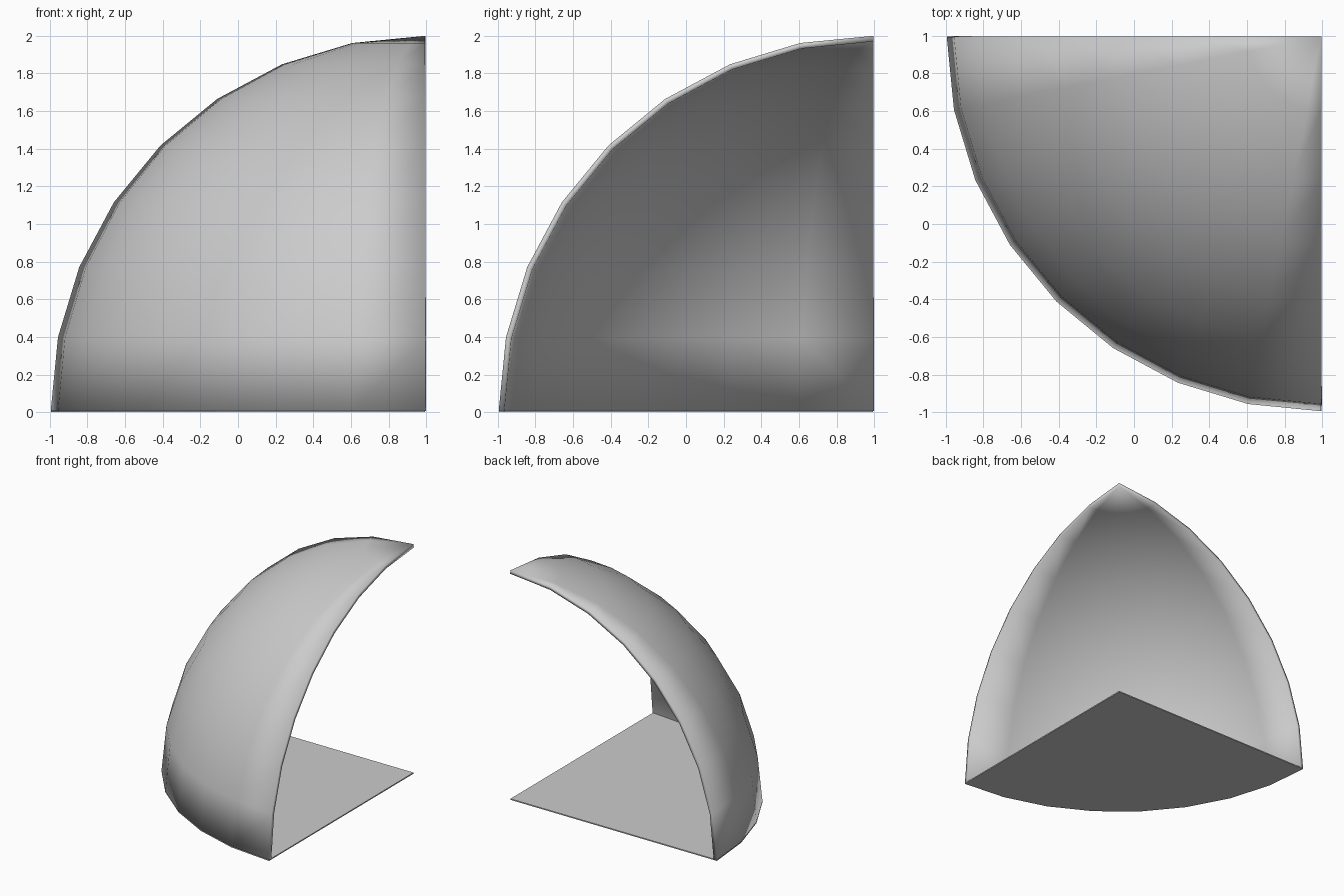
import bpy, bmesh
from math import sin, cos, radians
from mathutils import Vector

if "Cube" in bpy.data.objects:
    bpy.data.objects.remove(bpy.data.objects["Cube"])

R, FLOOR, WALL, SEG = 1.99, 0.01, 0.03, 8
CENTRE = Vector((0.995, 0.995, FLOOR))
step = radians(90 / SEG)


def make_object(name, bm):
    mesh = bpy.data.meshes.new(name)
    bm.to_mesh(mesh)
    bm.free()
    obj = bpy.data.objects.new(name, mesh)
    bpy.context.collection.objects.link(obj)
    return obj


# Dome shell: quarter arc spun through 90 degrees, thickened inward
bm = bmesh.new()
arc = [bm.verts.new(CENTRE + R * Vector((-cos(i * step), 0, sin(i * step))))
       for i in range(SEG + 1)]
edges = [bm.edges.new(pair) for pair in zip(arc, arc[1:])]
bmesh.ops.spin(bm, geom=arc + edges, cent=CENTRE, axis=(0, 0, 1),
               angle=radians(90), steps=SEG)
bmesh.ops.remove_doubles(bm, verts=bm.verts[:], dist=0.0005)
bm.normal_update()
inward = [f for f in bm.faces
          if f.normal.dot(f.calc_center_median() - CENTRE) < 0]
bmesh.ops.reverse_faces(bm, faces=inward)
shell = make_object("dome_shell", bm)
solid = shell.modifiers.new("thickness", 'SOLIDIFY')
solid.thickness = WALL
solid.offset = -1
bpy.context.view_layer.objects.active = shell
shell.select_set(True)
bpy.ops.object.shade_smooth_by_angle(angle=radians(35))

# Floor: thin quarter disc under the shell
bm = bmesh.new()
corner = Vector((CENTRE.x, CENTRE.y, 0))
ring = [bm.verts.new(corner + R * Vector((-cos(i * step), -sin(i * step), 0)))
        for i in range(SEG + 1)]
disc = bm.faces.new([bm.verts.new(corner)] + ring)
ext = bmesh.ops.extrude_face_region(bm, geom=[disc], use_keep_orig=True)
top = [g for g in ext["geom"] if isinstance(g, bmesh.types.BMVert)]
bmesh.ops.translate(bm, verts=top, vec=(0, 0, FLOOR))
bmesh.ops.recalc_face_normals(bm, faces=bm.faces[:])
make_object("floor", bm)
